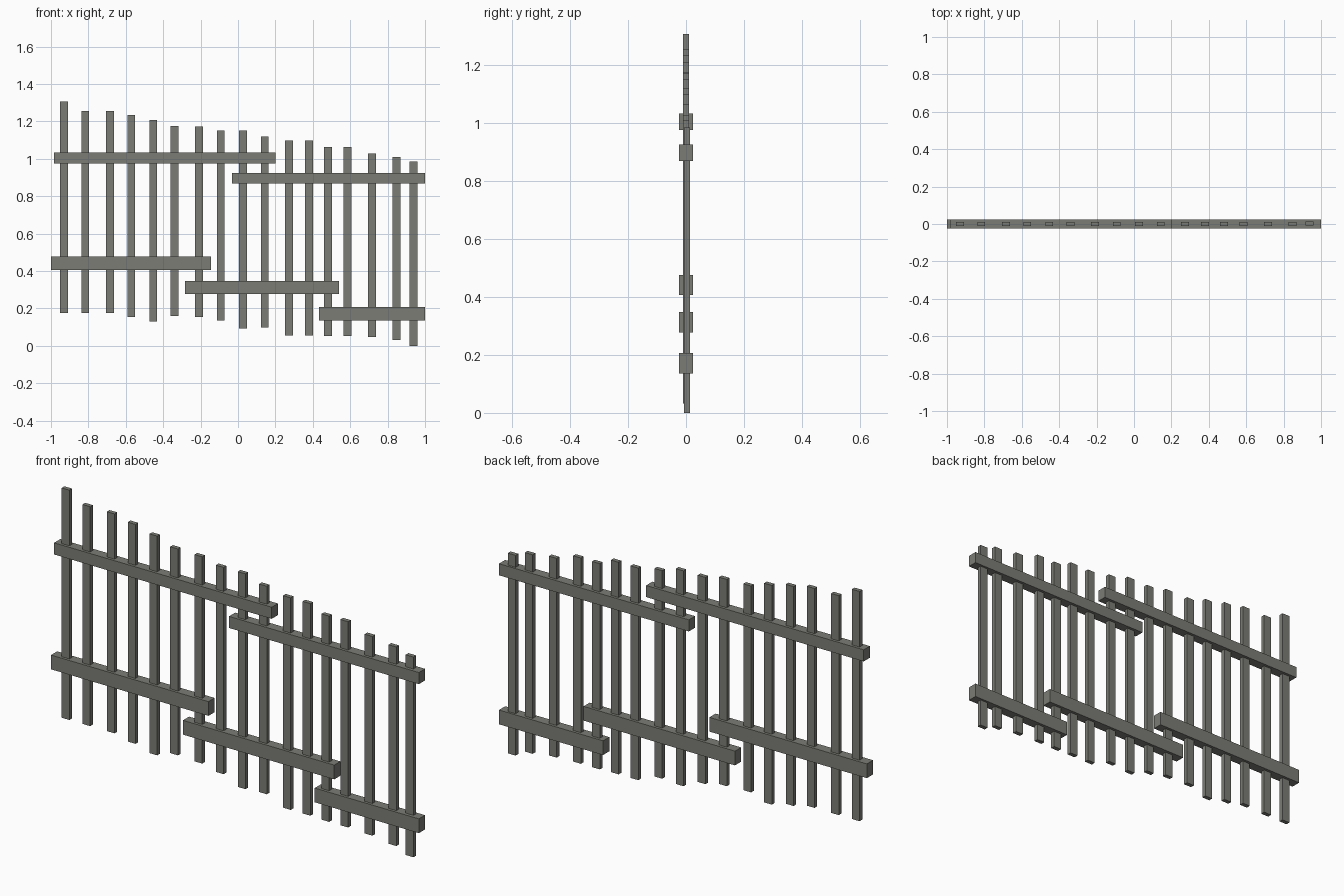
import bpy

wood = bpy.data.materials.new("weathered_grey_wood")
wood.diffuse_color = (0.2, 0.2, 0.18, 1)


def box(name, x0, x1, y0, y1, z0, z1):
    bpy.ops.mesh.primitive_cube_add(size=1, location=((x0 + x1) / 2, (y0 + y1) / 2, (z0 + z1) / 2))
    ob = bpy.context.object
    ob.name = name
    ob.scale = (x1 - x0, y1 - y0, z1 - z0)
    bpy.ops.object.transform_apply(location=False, rotation=False, scale=True)
    ob.data.materials.append(wood)
    return ob


# Upright pickets: centre x, bottom z, top z
pickets = [
    (-0.93, 0.176, 1.305), (-0.817, 0.176, 1.254), (-0.685, 0.176, 1.254),
    (-0.571, 0.155, 1.233), (-0.453, 0.13, 1.207), (-0.34, 0.16, 1.174),
    (-0.208, 0.155, 1.171), (-0.092, 0.134, 1.15), (0.027, 0.092, 1.15),
    (0.143, 0.098, 1.12), (0.273, 0.056, 1.098), (0.38, 0.056, 1.098),
    (0.482, 0.053, 1.064), (0.585, 0.053, 1.064), (0.717, 0.048, 1.027),
    (0.847, 0.032, 1.01), (0.938, 0.0, 0.984),
]
for i, (x, z0, z1) in enumerate(pickets):
    dy = 0.003 if i == len(pickets) - 1 else 0
    box(f"picket_{i + 1}", x - 0.021, x + 0.021, dy - 0.0105, dy + 0.0105, z0, z1)

# Overlapping rails stepping down the slope: x range, z range
rails = {
    "upper_rail_left": (-0.983, 0.2, 0.975, 1.032),
    "upper_rail_right": (-0.032, 1.0, 0.868, 0.925),
    "lower_rail_left": (-1.0, -0.144, 0.406, 0.476),
    "lower_rail_middle": (-0.283, 0.54, 0.277, 0.347),
    "lower_rail_right": (0.434, 1.0, 0.136, 0.206),
}
for name, (x0, x1, z0, z1) in rails.items():
    box(name, x0, x1, -0.024, 0.024, z0, z1)
